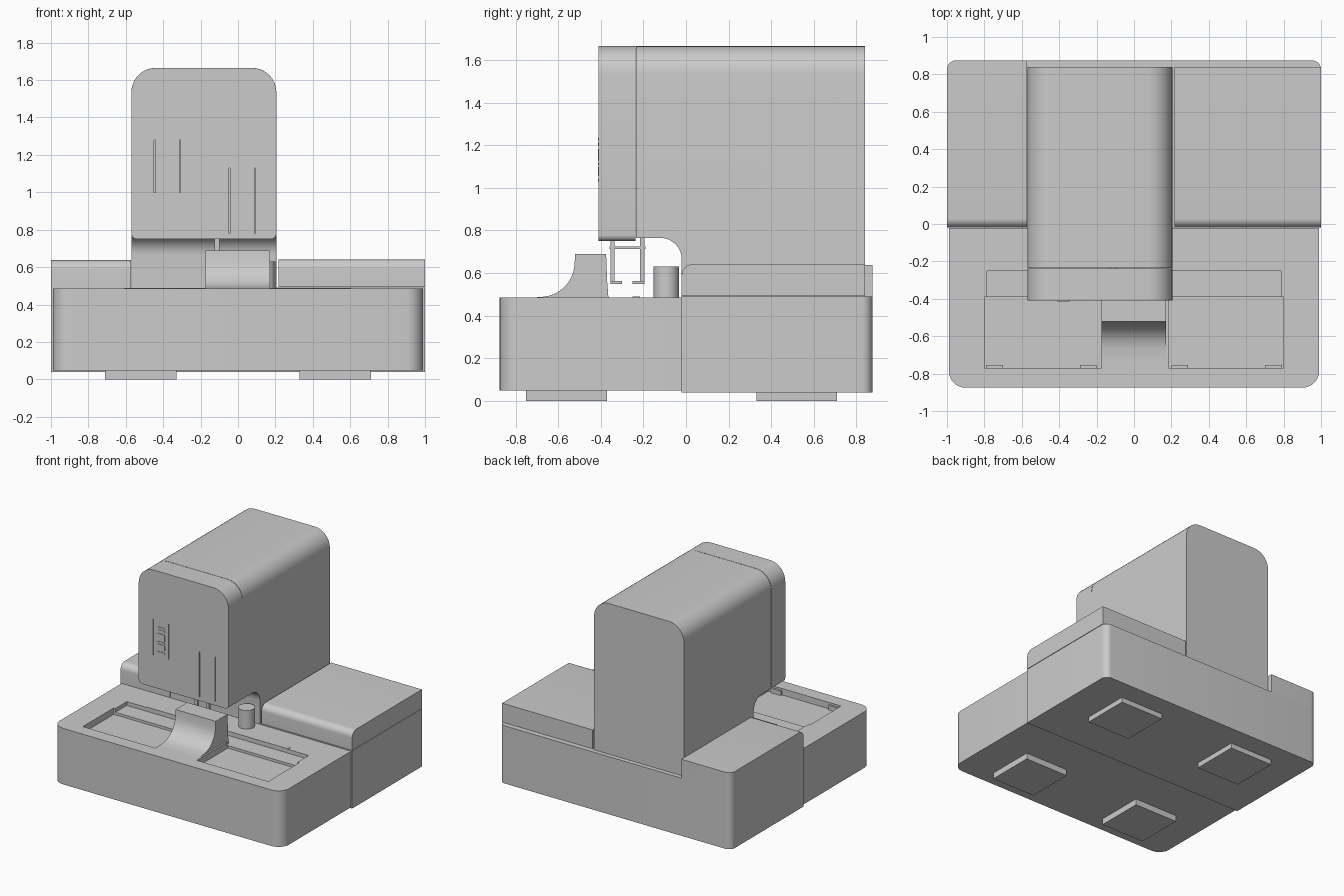
import bpy, bmesh, math
from mathutils import Vector

if "Cube" in bpy.data.objects:
    bpy.data.objects.remove(bpy.data.objects["Cube"])


def rounded(corners, seg=8):
    """Corners are (u, v) or (u, v, radius); returns the outline with arcs."""
    out, n = [], len(corners)
    for i, c in enumerate(corners):
        p = Vector(c[:2])
        r = c[2] if len(c) > 2 else 0
        if not r:
            out.append(p)
            continue
        d1 = (Vector(corners[i - 1][:2]) - p).normalized()
        d2 = (Vector(corners[(i + 1) % n][:2]) - p).normalized()
        half = d1.angle(d2) / 2
        mid = p + (d1 + d2).normalized() * r / math.sin(half)
        s = p + d1 * r / math.tan(half) - mid
        e = p + d2 * r / math.tan(half) - mid
        a0 = math.atan2(s.y, s.x)
        da = (math.atan2(e.y, e.x) - a0 + math.pi) % (2 * math.pi) - math.pi
        out += [mid + r * Vector((math.cos(a0 + da * k / seg), math.sin(a0 + da * k / seg)))
                for k in range(seg + 1)]
    return out


def prism(name, corners, axis, lo, hi, bevel=None, radius=0.0):
    """Extrude a rounded outline along an axis; bevel picks edges by midpoint and direction."""
    place = {'x': lambda p, w: (w, p.x, p.y),
             'y': lambda p, w: (p.x, w, p.y),
             'z': lambda p, w: (p.x, p.y, w)}[axis]
    pts = rounded(corners)
    bm = bmesh.new()
    rings = [[bm.verts.new(place(p, w)) for p in pts] for w in (lo, hi)]
    for ring in rings:
        bm.faces.new(ring)
    n = len(pts)
    for i in range(n):
        j = (i + 1) % n
        bm.faces.new((rings[0][i], rings[0][j], rings[1][j], rings[1][i]))
    bmesh.ops.recalc_face_normals(bm, faces=bm.faces)
    if bevel:
        edges = [e for e in bm.edges if bevel((e.verts[0].co + e.verts[1].co) / 2,
                                              e.verts[0].co - e.verts[1].co)]
        bmesh.ops.bevel(bm, geom=edges, offset=radius, segments=10, profile=0.5, affect='EDGES')
    mesh = bpy.data.meshes.new(name)
    bm.to_mesh(mesh)
    bm.free()
    ob = bpy.data.objects.new(name, mesh)
    bpy.context.collection.objects.link(ob)
    return ob


def box(name, x, y, z):
    return prism(name, [(x[0], y[0]), (x[1], y[0]), (x[1], y[1]), (x[0], y[1])], 'z', *z)


def cut(ob, *boxes):
    for b in boxes:
        cutter = box("cutter", *b)
        cutter.hide_render = True
        mod = ob.modifiers.new("cut", 'BOOLEAN')
        mod.object = cutter
        mod.operation = 'DIFFERENCE'
        mod.solver = 'EXACT'
        bpy.context.view_layer.objects.active = ob
        bpy.ops.object.modifier_apply(modifier=mod.name)
        bpy.data.objects.remove(cutter)


# Front base with two tray recesses and a shared shallow step behind them
front_base = prism("front_base", [(-.99, -.875, .09), (.99, -.875, .09), (.99, -.021), (-.99, -.021)],
                   'z', .048, .485)
cut(front_base,
    ((-.80, -.175), (-.77, -.39), (.435, .6)),
    ((.185, .80), (-.77, -.39), (.435, .6)),
    ((-.785, .785), (-.40, -.25), (.455, .6)))
box("tray_hinge_strip", (-.61, .605), (-.25, -.215), (.45, .489))
for side in (-1, 1):
    for end in (.20, .70):
        xs = sorted((side * end, side * (end + .09)))
        box("tray_clip", xs, (-.77, -.755), (.43, .47))

# Rear base and raised left deck
prism("rear_base", [(-1, -.02), (1, -.02), (1, .875, .05), (-1, .875, .05)], 'z', .04, .49)
prism("left_deck", [(-.02, .485), (.875, .485), (.875, .637), (-.02, .637, .05)], 'x', -1, -.573,
      lambda m, d: m.x < -.99 and m.y > .87 and abs(d.z) > .1, .05)

# Right lid resting on the rear base
prism("right_lid", [(-.02, .494), (.84, .494), (.84, .641), (-.02, .641, .05)], 'x', .217, 1)

# Tower with the curved throat under the overhanging arm
prism("tower_body", [(.84, .487), (.84, 1.665), (-.235, 1.665), (-.235, .765),
                     (-.02, .765, .10), (-.02, .487)], 'x', -.57, .205,
      lambda m, d: m.z > 1.66 and abs(d.y) > .5, .13)
front_cover = prism("front_cover", [(-.57, .75, .03), (.205, .75, .03), (.205, 1.665, .13),
                                    (-.57, 1.665, .13)], 'y', -.41, -.238)

# Thin slots in the front cover
slots = [(-.445, 1.0, 1.28), (-.31, 1.0, 1.28), (-.045, .78, 1.13), (.09, .78, 1.13)]
cut(front_cover, *[((x - .003, x + .003), (-.5, -.39), (a, b)) for x, a, b in slots])

# Control buttons between the left slots
for z, h in ((1.03, .012), (1.055, .045), (1.108, .012), (1.128, .055), (1.20, .012), (1.222, .012)):
    prism("control_button", [(-.41, z, .004), (-.345, z, .004), (-.345, z + h, .004),
                             (-.41, z + h, .004)], 'y', -.414, -.40)

# Curved work support at the front
prism("work_support", [(-.77, .43), (-.77, .483), (-.72, .485), (-.533, .50, .16), (-.52, .69),
                       (-.375, .69), (-.37, .56), (-.36, .43)], 'x', -.175, .172)

# Presser frame: two legs with inward toes and a crossbar
for y, s in ((-.345, 1), (-.205, -1)):
    box("presser_leg", (-.125, -.10), (y - .01, y + .01), (.55, .765))
    box("presser_toe", (-.135, -.09), sorted((y - s * .01, y + s * .045)), (.55, .562))
box("presser_crossbar", (-.125, -.10), (-.36, -.19), (.714, .724))

# Round post beside the throat
prism("throat_post", [(.14 + .06 * math.cos(k * math.pi / 16), -.092 + .06 * math.sin(k * math.pi / 16))
                      for k in range(32)], 'z', .48, .63)

# Four square feet
for x in (-.52, .52):
    for y in (-.56, .52):
        box("foot", (x - .19, x + .19), (y - .19, y + .19), (0, .05))

# Smooth the rounded parts, keeping edges sharp
for ob in bpy.context.scene.objects:
    ob.select_set(True)
    bpy.context.view_layer.objects.active = ob
bpy.ops.object.shade_smooth_by_angle(angle=math.radians(30))
